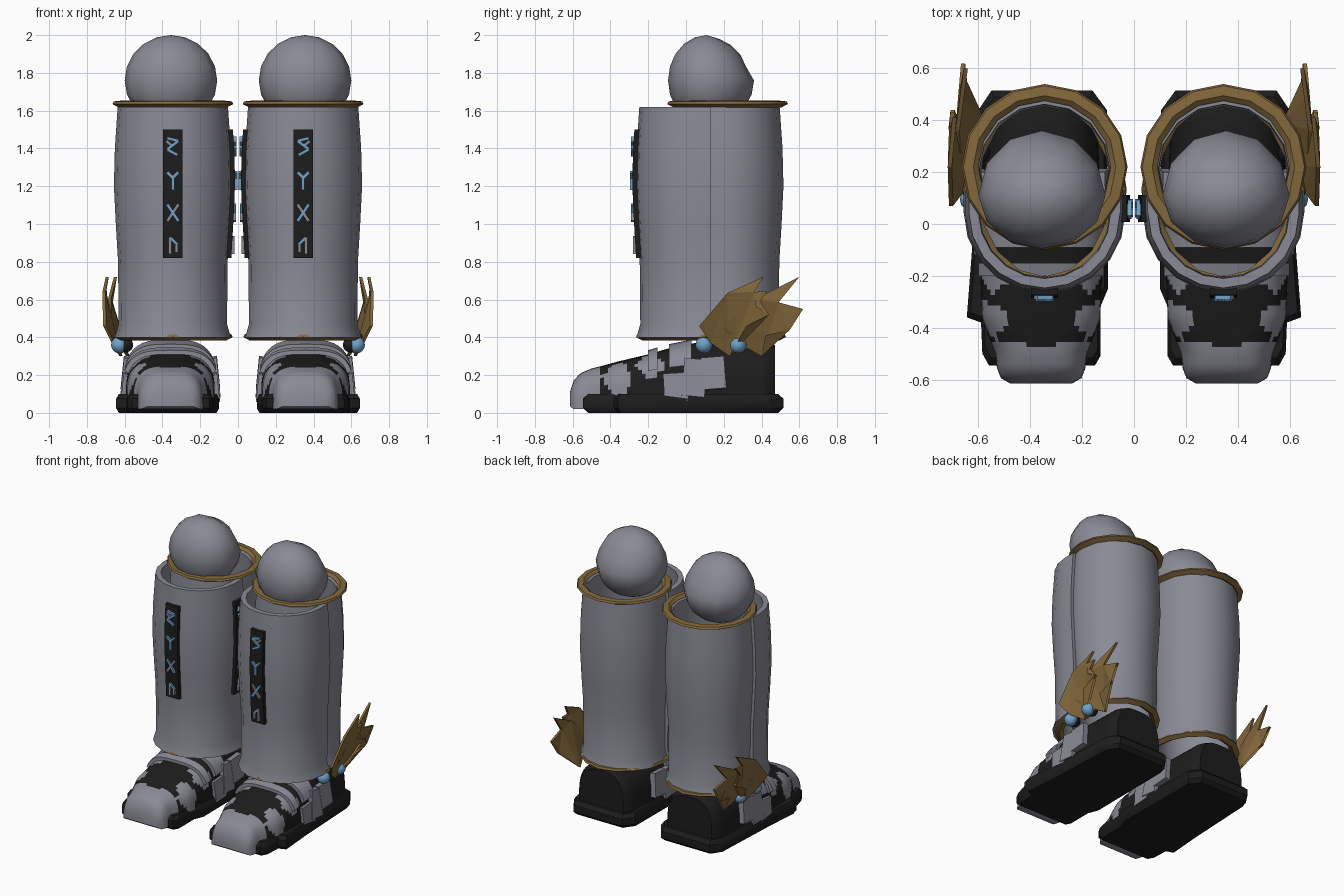
import bpy, bmesh, math
from mathutils import Vector, Matrix

if "Cube" in bpy.data.objects:
    bpy.data.objects.remove(bpy.data.objects["Cube"])


def material(name, rgb):
    m = bpy.data.materials.new(name)
    m.diffuse_color = (*rgb, 1)
    m.use_nodes = True
    m.node_tree.nodes["Principled BSDF"].inputs["Base Color"].default_value = m.diffuse_color
    return m


GREY = material("steel grey", (0.25, 0.255, 0.30))
BLACK = material("black leather", (0.012, 0.012, 0.012))
GOLD = material("old gold", (0.23, 0.14, 0.045))
BLUE = material("pale blue", (0.16, 0.36, 0.58))
CX = 0.345  # centre line of one boot; the other is mirrored


def finish(name, bm, mats, angle=35):
    """Turn a bmesh into an object mirrored into the second boot."""
    bmesh.ops.recalc_face_normals(bm, faces=bm.faces)
    me = bpy.data.meshes.new(name)
    bm.to_mesh(me)
    bm.free()
    ob = bpy.data.objects.new(name, me)
    bpy.context.collection.objects.link(ob)
    for m in mats:
        me.materials.append(m)
    bpy.ops.object.select_all(action='DESELECT')
    ob.select_set(True)
    bpy.context.view_layer.objects.active = ob
    if angle:
        bpy.ops.object.shade_smooth_by_angle(angle=math.radians(angle))
    ob.modifiers.new("second boot", 'MIRROR').use_mirror_merge = False
    return ob


def loft(bm, rows, closed=True, caps=False, loop=False):
    """Skin rows of points; loop joins the last row to the first."""
    vs = [[bm.verts.new(p) for p in r] for r in rows]
    n = len(rows[0])
    pairs = list(zip(vs, vs[1:])) + ([(vs[-1], vs[0])] if loop else [])
    for a, b in pairs:
        for i in range(n if closed else n - 1):
            j = (i + 1) % n
            bm.faces.new((a[i], a[j], b[j], b[i]))
    if caps:
        bm.faces.new(vs[0])
        bm.faces.new(vs[-1])


def box(bm, matrix, size, mi=0):
    r = bmesh.ops.create_cube(bm, size=1, matrix=matrix @ Matrix.Diagonal((*size, 1)))
    for f in {f for v in r['verts'] for f in v.link_faces}:
        f.material_index = mi


def lerp(table, t):
    for a, b in zip(table, table[1:]):
        if t <= b[0]:
            k = max(0, (t - a[0]) / (b[0] - a[0]))
            return [p + (q - p) * k for p, q in zip(a, b)]
    return table[-1]


# Leg shells: height and radius growth
SHAPE = [(0.40, 0.005), (0.47, -0.015), (0.80, -0.012), (1.0, 0.0),
         (1.2, 0.01), (1.4, 0.005), (1.62, -0.01)]


def arc(cy, r, z, a0, a1, n):
    return [(CX + r * math.cos(a0 + (a1 - a0) * i / n),
             cy + r * math.sin(a0 + (a1 - a0) * i / n), z) for i in range(n + 1)]


# Calf tube: outer and inner walls joined
bm = bmesh.new()
walls = [(z, 0.296 + d) for z, d in SHAPE] + [(z, 0.262 + d) for z, d in reversed(SHAPE)]
loft(bm, [arc(0.21, r, z, 0, math.tau, 16)[:-1] for z, r in walls], loop=True)
finish("calf_tube", bm, [GREY])

# Shin guard: open front half with short straight sides
bm = bmesh.new()
rows = []
for z, d in SHAPE:
    row = []
    for r, flip in ((0.302 + d, 1), (0.265 + d, -1)):
        p = [(CX - r, 0.13, z)] + arc(0.045, r, z, math.pi, math.tau, 10) + [(CX + r, 0.13, z)]
        row += p[::flip]
    rows.append(row)
loft(bm, rows, caps=True)
finish("shin_guard", bm, [GREY])


# Gold rims
def rim(name, cy, rx, ry, z, w, tilt=0):
    bm = bmesh.new()
    rows = []
    for dr, dz in ((0, -0.018), (w, 0.0), (w * 0.8, 0.014), (-0.01, 0.018), (-0.03, 0.0)):
        rows.append([(CX + (rx + dr) * math.cos(math.tau * i / 16),
                      cy + (ry + dr) * math.sin(math.tau * i / 16),
                      z + dz + tilt * math.sin(math.tau * i / 16)) for i in range(16)])
    loft(bm, rows, loop=True)
    finish(name, bm, [GOLD])


rim("top_rim", 0.22, 0.285, 0.285, 1.635, 0.035)
rim("ankle_rim", 0.132, 0.285, 0.365, 0.402, 0.032)

# Knee ball, stretched and flattened toward the back
bm = bmesh.new()
bmesh.ops.create_uvsphere(bm, u_segments=12, v_segments=10, radius=1)
for v in bm.verts:
    x, y, z = v.co
    k = 0.88 if y > 0.2 and z > 0.2 else 1
    v.co = (0.355 + 0.245 * x, 0.11 + (0.25 if y > 0 else 0.205) * y * k,
            1.76 + 0.24 * z * (0.96 if k < 1 else 1))
finish("knee_ball", bm, [GREY], 60)

# Sole slab with chamfered edges
bm = bmesh.new()
outline = [(0.15, -0.545), (0.56, -0.545), (0.585, -0.50), (0.59, -0.38), (0.645, -0.36),
           (0.625, -0.1), (0.60, 0.44), (0.55, 0.515), (0.16, 0.515), (0.105, 0.44),
           (0.10, -0.25), (0.13, -0.32), (0.13, -0.51)]
rows = [[(0.36 + (x - 0.36) * s, y * s, z) for x, y in outline]
        for s, z in ((0.95, 0), (1, 0.025), (1, 0.075), (0.95, 0.1))]
loft(bm, rows, caps=True)
finish("sole", bm, [BLACK], 30)

# Shoe upper: y, half width, top height, bottom height
UPPER = [(-0.615, 0.12, 0.11, 0.035), (-0.595, 0.155, 0.17, 0.02), (-0.56, 0.17, 0.21, 0.02),
         (-0.50, 0.178, 0.235, 0.03), (-0.44, 0.20, 0.25, 0.06), (-0.36, 0.228, 0.272, 0.08),
         (-0.2, 0.235, 0.31, 0.08), (-0.08, 0.235, 0.345, 0.08), (0.05, 0.232, 0.37, 0.08),
         (0.42, 0.215, 0.37, 0.08), (0.47, 0.18, 0.36, 0.08)]


def section(y, grow=0.0, n=22):
    _, w, top, bot = lerp(UPPER, y)
    pts = []
    for i in range(n + 1):
        c, s = math.cos(math.pi * i / n), math.sin(math.pi * i / n)
        pts.append((0.358 + math.copysign(abs(c) ** 0.62, c) * (w + grow), y,
                    bot + (top + grow - bot) * max(s, 0) ** 0.65))
    return pts


bm = bmesh.new()
steps = 54
loft(bm, [section(-0.615 + 1.085 * i / steps) for i in range(steps + 1)], caps=True)
for f in bm.faces:
    x, y, z = f.calc_center_median()
    side = abs(x - 0.358)
    toe = y < -0.465 - 0.02 * math.cos(30 * (x - 0.358)) + (0.03 if side > 0.16 else 0)
    low_patch = side > 0.13 and abs(y + 0.36) < 0.075 - 0.5 * abs(z - 0.18)
    high_patch = side > 0.09 and abs(y + 0.19) < 0.08 - 0.9 * abs(z - 0.25)
    f.material_index = 1 if y < 0.1 and (toe or low_patch or high_patch) else 0
finish("shoe_upper", bm, [BLACK, GREY], 40)

# Grey straps arching over the instep
for k, (y0, y1) in enumerate(((-0.20, -0.15), (-0.09, 0.03))):
    bm = bmesh.new()
    cut = slice(3, -3)
    loft(bm, [section(y0, 0.0)[cut], section(y0, 0.022)[cut],
              section(y1, 0.022)[cut], section(y1, 0.0)[cut]], closed=False, loop=True)
    finish(f"instep_strap_{k + 1}", bm, [GREY])

# Overlapping square plates along both sides of the ankle
bm = bmesh.new()
for sx in (1, -1):
    for y, z, h, rot in ((-0.055, 0.135, 0.15, 0.06), (0.045, 0.185, 0.2, -0.1), (0.145, 0.21, 0.17, 0.08)):
        m = Matrix.Translation((0.358 + sx * 0.235, y, z)) @ Matrix.Rotation(rot, 4, 'X') \
            @ Matrix.Rotation(-0.1 * sx, 4, 'Y')
        box(bm, m, (0.04, 0.125, h))
finish("ankle_plates", bm, [GREY], 0)

# Rune strokes as (u0, v0, u1, v1, colour) around each mark centre
MARKS = [
    (1.41, [(-.03, .03, .03, .045, 1), (-.03, .03, .03, -.015, 1), (.03, -.015, -.025, -.045, 1), (.0, .0, .035, .03, 2)]),
    (1.23, [(0, -.05, 0, .03, 1), (0, .015, -.03, .045, 1), (0, .015, .03, .045, 1)]),
    (1.06, [(-.03, -.045, .03, .045, 1), (.03, -.045, -.03, .045, 2)]),
    (0.89, [(.015, -.05, .015, .04, 2), (.015, .04, -.025, .0, 1), (-.02, 0, -.02, -.04, 2)]),
]


def rune_panel(name, frame):
    """Panel in u (across), v (up), w (outward), following the shell bulge."""
    bm = bmesh.new()
    zs = [0.82, 0.95, 1.08, 1.22, 1.36, 1.50]
    rows = []
    for z in zs:
        d = lerp(SHAPE, z)[1]
        rows.append([frame @ Vector(p) for p in
                     ((-.052, z, d - .03), (.052, z, d - .03), (.052, z, d + .018), (-.052, z, d + .018))])
    loft(bm, rows, caps=True)
    for v, strokes in MARKS:
        d = lerp(SHAPE, v)[1] + 0.022
        for u0, v0, u1, v1, mi in strokes:
            ln = math.hypot(u1 - u0, v1 - v0)
            m = frame @ Matrix.Translation(((u0 + u1) / 2, v + (v0 + v1) / 2, d)) \
                @ Matrix.Rotation(math.atan2(v1 - v0, u1 - u0), 4, 'Z')
            box(bm, m, (ln, 0.016, 0.016), mi)
    finish(name, bm, [BLACK, BLUE, GREY], 0)


rune_panel("front_rune_panel", Matrix(((1, 0, 0, 0.345), (0, 0, -1, -0.257), (0, 1, 0, 0), (0, 0, 0, 1))))
rune_panel("inner_rune_panel", Matrix(((0, 0, -1, 0.043), (-1, 0, 0, 0.06), (0, 1, 0, 0), (0, 0, 0, 1))))

# Two feathered ankle wings as thin jagged sheets (y, z)
WINGS = [
    ("front_wing", 0.0, [(.13, .37), (.07, .46), (.22, .635), (.41, .72), (.36, .64), (.43, .645),
                         (.37, .56), (.44, .52), (.32, .46), (.23, .30)]),
    ("rear_wing", -0.03, [(.23, .32), (.20, .46), (.36, .60), (.60, .72), (.49, .585), (.62, .55),
                          (.51, .50), (.55, .44), (.42, .41), (.40, .30), (.33, .34)]),
]
for name, dx, pts in WINGS:
    bm = bmesh.new()

    def bend(y, z, t):
        x = lerp([(0.30, 0.62), (0.45, 0.705), (0.6, 0.715), (0.72, 0.70)], z)[1]
        return (x + dx + t - 0.07 * max(0, y - 0.3), y, z)
    loft(bm, [[bend(y, z, t) for y, z in pts] for t in (-0.008, 0.008)], caps=True)
    bmesh.ops.triangulate(bm, faces=[f for f in bm.faces if len(f.verts) > 4])
    finish(name, bm, [GOLD], 0)

# Blue beads with dark mounts at the wing roots
for k, y in enumerate((0.095, 0.275)):
    for part, r, x, mat in (("bead", 0.045, 0.627, BLUE), ("bead_mount", 0.04, 0.595, BLACK)):
        bm = bmesh.new()
        bmesh.ops.create_uvsphere(bm, u_segments=12, v_segments=8, radius=r,
                                  matrix=Matrix.Translation((x, y, 0.36)))
        finish(f"{part}_{k + 1}", bm, [mat], 60)
